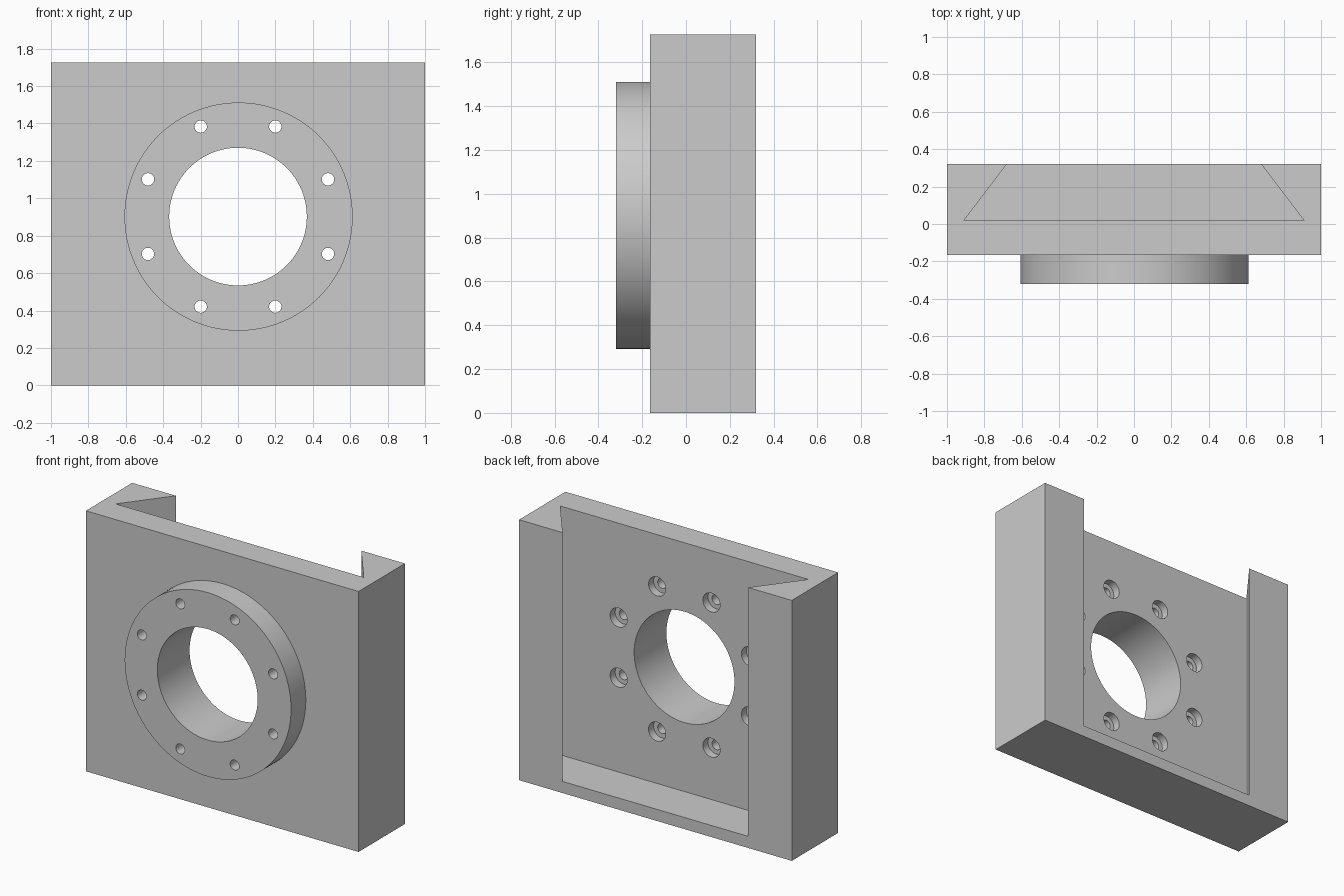
import bpy, bmesh, math
from mathutils import Matrix, Vector

if "Cube" in bpy.data.objects:
    bpy.data.objects.remove(bpy.data.objects["Cube"])

CENTRE_Z = 0.902
grey = bpy.data.materials.new("plain grey")
grey.diffuse_color = (0.6, 0.6, 0.6, 1)
grey.use_nodes = True
grey.node_tree.nodes["Principled BSDF"].inputs["Base Color"].default_value = grey.diffuse_color


def make(name, bm):
    bmesh.ops.recalc_face_normals(bm, faces=bm.faces)
    mesh = bpy.data.meshes.new(name)
    bm.to_mesh(mesh)
    bm.free()
    ob = bpy.data.objects.new(name, mesh)
    bpy.context.collection.objects.link(ob)
    mesh.materials.append(grey)
    return ob


def prism(name, outline, z0, z1):
    """Extrude an xy outline upward from z0 to z1."""
    bm = bmesh.new()
    face = bm.faces.new([bm.verts.new((x, y, z0)) for x, y in outline])
    top = bmesh.ops.extrude_face_region(bm, geom=[face])["geom"]
    bmesh.ops.translate(bm, vec=(0, 0, z1 - z0),
                        verts=[v for v in top if isinstance(v, bmesh.types.BMVert)])
    return make(name, bm)


def cylinder(name, x, z, r, y0, y1, sides):
    """Cylinder along y."""
    bm = bmesh.new()
    bmesh.ops.create_cone(
        bm, cap_ends=True, segments=sides, radius1=r, radius2=r, depth=y1 - y0,
        matrix=Matrix.Translation(Vector((x, (y0 + y1) / 2, z))) @ Matrix.Rotation(math.pi / 2, 4, "X"))
    return make(name, bm)


def combine(target, other, operation):
    bpy.context.view_layer.objects.active = target
    mod = target.modifiers.new(operation, "BOOLEAN")
    mod.operation, mod.solver, mod.object = operation, "EXACT", other
    bpy.ops.object.modifier_apply(modifier=mod.name)
    bpy.data.objects.remove(other)


# main block
body = prism("mounting_block", [(-1, -0.165), (1, -0.165), (1, 0.32), (-1, 0.32)], 0, 1.727)

# dovetail pocket, open at the top and back
pocket = prism("pocket_cutter", [(-0.91, 0.018), (0.91, 0.018), (0.604, 0.42), (-0.604, 0.42)], 0.077, 2)
combine(body, pocket, "DIFFERENCE")

# round flange on the front
combine(body, cylinder("flange", 0.003, CENTRE_Z, 0.61, -0.32, -0.08, 128), "UNION")

# central bore
combine(body, cylinder("bore_cutter", 0, CENTRE_Z, 0.368, -0.5, 0.25, 96), "DIFFERENCE")

# ring of eight counterbored bolt holes
for i in range(8):
    a = math.radians(22.5 + 45 * i)
    x, z = 0.521 * math.cos(a), CENTRE_Z + 0.521 * math.sin(a)
    combine(body, cylinder("bolt_cutter", x, z, 0.033, -0.5, 0.1, 32), "DIFFERENCE")
    combine(body, cylinder("counterbore_cutter", x, z, 0.063, -0.035, 0.1, 32), "DIFFERENCE")

bpy.ops.object.select_all(action="DESELECT")
body.select_set(True)
bpy.context.view_layer.objects.active = body
bpy.ops.object.shade_smooth_by_angle(angle=math.radians(30))
